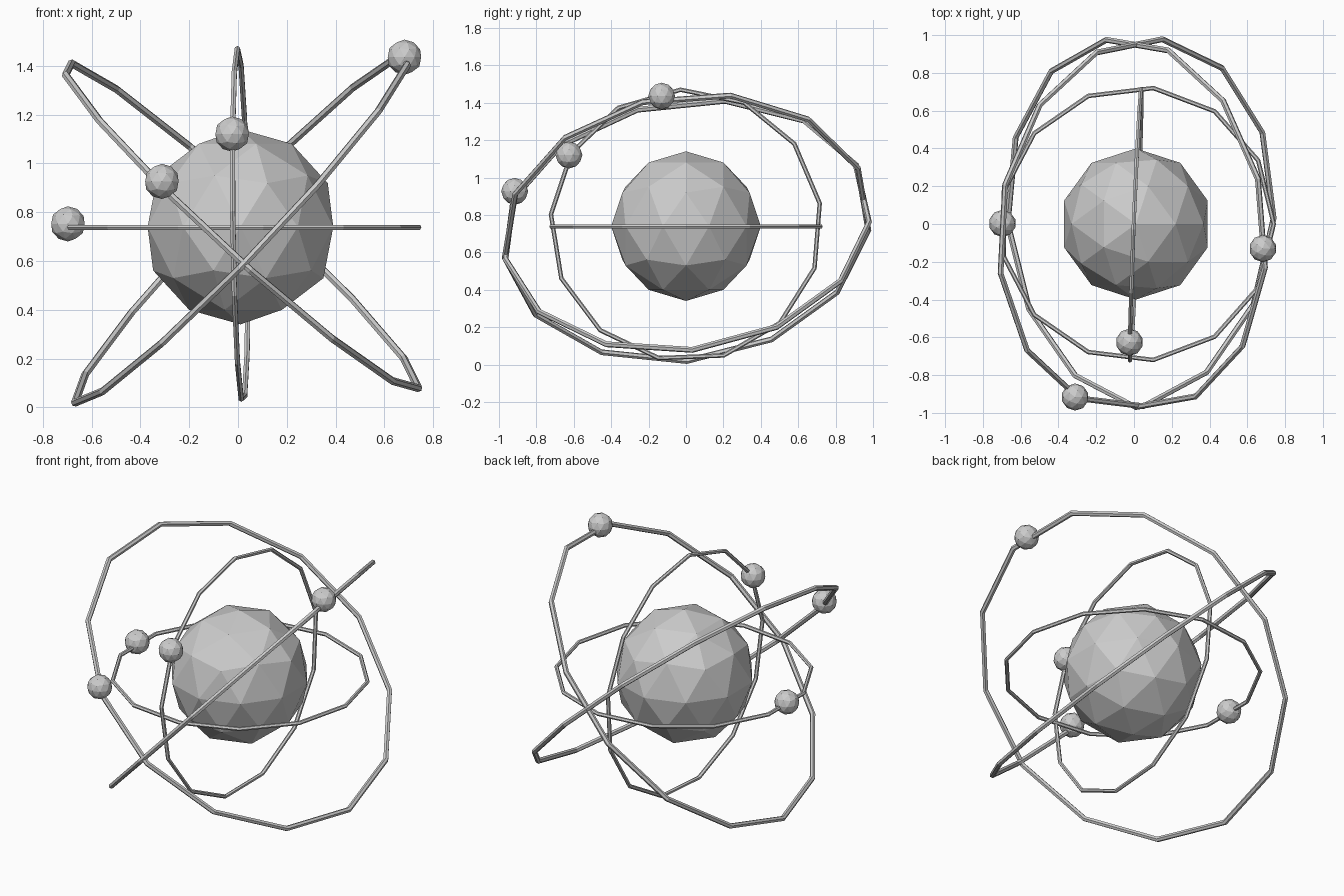
import bpy
from mathutils import Vector, Matrix

if "Cube" in bpy.data.objects:
    bpy.data.objects.remove(bpy.data.objects["Cube"])


def ball(name, center, radius):
    bpy.ops.mesh.primitive_ico_sphere_add(subdivisions=2, radius=radius, location=center)
    bpy.context.object.name = name


def orbit(name, center, major, minor, u, v):
    """13-sided ring: a corner points along u, the ring turns towards v."""
    bpy.ops.mesh.primitive_torus_add(major_segments=13, minor_segments=6,
                                     major_radius=major, minor_radius=minor)
    ob = bpy.context.object
    ob.name = name
    u = Vector(u).normalized()
    v = Vector(v)
    v = (v - u * v.dot(u)).normalized()
    w = u.cross(v)
    rot = Matrix((u, v, w)).transposed().to_4x4()
    ob.data.transform(Matrix.Translation(center) @ rot)
    for p in ob.data.polygons:
        p.use_smooth = False


# Central body
ball("nucleus", (0.01, 0, 0.74), 0.4)

# Orbit rings: two small (level, upright) and two large (diagonal)
orbit("level_orbit", (0.015, 0, 0.738), 0.725, 0.012, (1, 0, 0), (0, 1, 0))
orbit("upright_orbit", (0.009, 0, 0.745), 0.725, 0.012, (-0.016, -0.04, 1), (0.041, 1, 0.04))
orbit("rising_orbit", (0.013, 0.003, 0.73), 0.985, 0.016, (-0.69, 0.0, -0.72), (-0.075, 0.97, 0.075))
orbit("falling_orbit", (0.012, 0.003, 0.742), 0.985, 0.016, (0.728, 0.03, -0.664), (0.07, 0.97, 0.08))

# Small bodies riding on the rings
electrons = {
    "level_electron": (-0.697, 0.003, 0.752),
    "upright_electron": (-0.024, -0.626, 1.12),
    "rising_electron": (0.682, -0.13, 1.435),
    "falling_electron": (-0.312, -0.916, 0.926),
}
for name, center in electrons.items():
    ball(name, center, 0.072)
